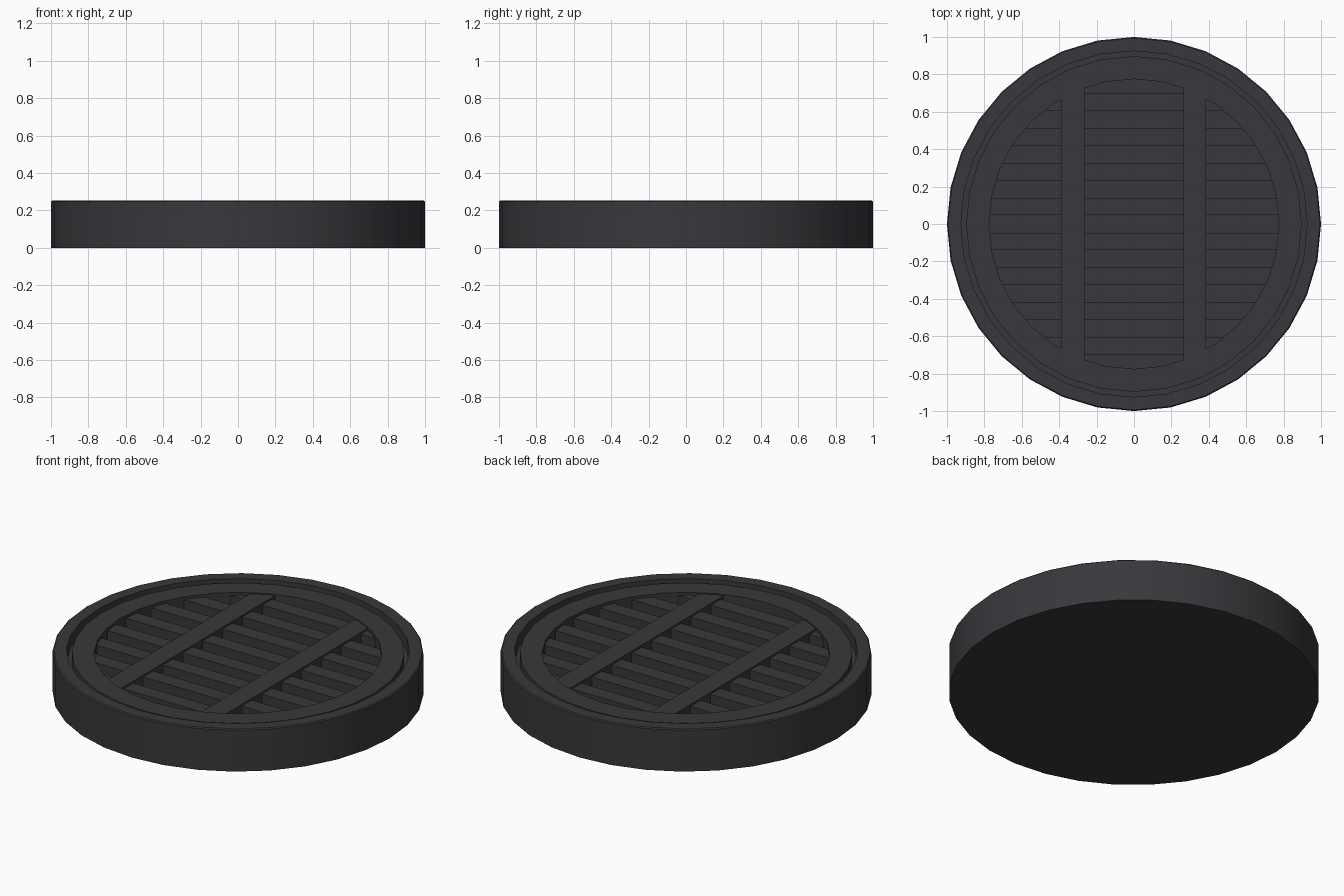
import bpy, bmesh, math

if "Cube" in bpy.data.objects:
    bpy.data.objects.remove(bpy.data.objects["Cube"])

iron = bpy.data.materials.new("dark_iron")
iron.diffuse_color = (0.040, 0.039, 0.045, 1)
iron.use_nodes = True
iron.node_tree.nodes["Principled BSDF"].inputs["Base Color"].default_value = iron.diffuse_color


def add_object(name, bm):
    bmesh.ops.recalc_face_normals(bm, faces=bm.faces)
    mesh = bpy.data.meshes.new(name)
    bm.to_mesh(mesh)
    bm.free()
    mesh.materials.append(iron)
    ob = bpy.data.objects.new(name, mesh)
    bpy.context.collection.objects.link(ob)
    return ob


def lathe(name, profile, sides=32):
    """Revolve a closed (radius, z) profile; radius 0 becomes a centre point."""
    bm = bmesh.new()
    loops = []
    for r, z in profile:
        if r == 0:
            loops.append([bm.verts.new((0, 0, z))] * sides)
        else:
            loops.append([bm.verts.new((r * math.cos(2 * math.pi * i / sides),
                                        r * math.sin(2 * math.pi * i / sides), z))
                          for i in range(sides)])
    for a, b in zip(loops, loops[1:]):
        for i in range(sides):
            j = (i + 1) % sides
            corners = list(dict.fromkeys((a[i], a[j], b[j], b[i])))
            bm.faces.new(corners)
    ob = add_object(name, bm)
    bpy.context.view_layer.objects.active = ob
    ob.select_set(True)
    bpy.ops.object.shade_smooth_by_angle(angle=math.radians(30))
    ob.select_set(False)
    return ob


def box(name, x0, x1, y0, y1, z0, z1):
    bm = bmesh.new()
    bmesh.ops.create_cube(bm, size=1)
    for v in bm.verts:
        v.co.x = x1 if v.co.x > 0 else x0
        v.co.y = y1 if v.co.y > 0 else y0
        v.co.z = z1 if v.co.z > 0 else z0
    return add_object(name, bm)


FLOOR = 0.12

# Frame: outer rim, groove, inner ring and recessed floor
lathe("drain_frame", [(0, 0), (1, 0), (1, 0.246), (0.994, 0.252), (0.925, 0.252),
                      (0.925, 0.18), (0.897, 0.18), (0.897, 0.24),
                      (0.775, 0.24), (0.775, FLOOR), (0, FLOOR)])

# Grate slats, ends buried in the inner ring
pitch, half = 0.1866, 0.0465
for i in range(8):
    y = (i - 3.5) * pitch
    length = math.sqrt(0.88 ** 2 - (abs(y) + half) ** 2)
    box(f"grate_slat_{i + 1}", -length, length, y - half, y + half, FLOOR - 0.01, 0.223)

# Two cross bars
for side, x in (("left", -0.327), ("right", 0.323)):
    box(f"cross_bar_{side}", x - 0.062, x + 0.062, -0.765, 0.765, FLOOR - 0.01, 0.234)
